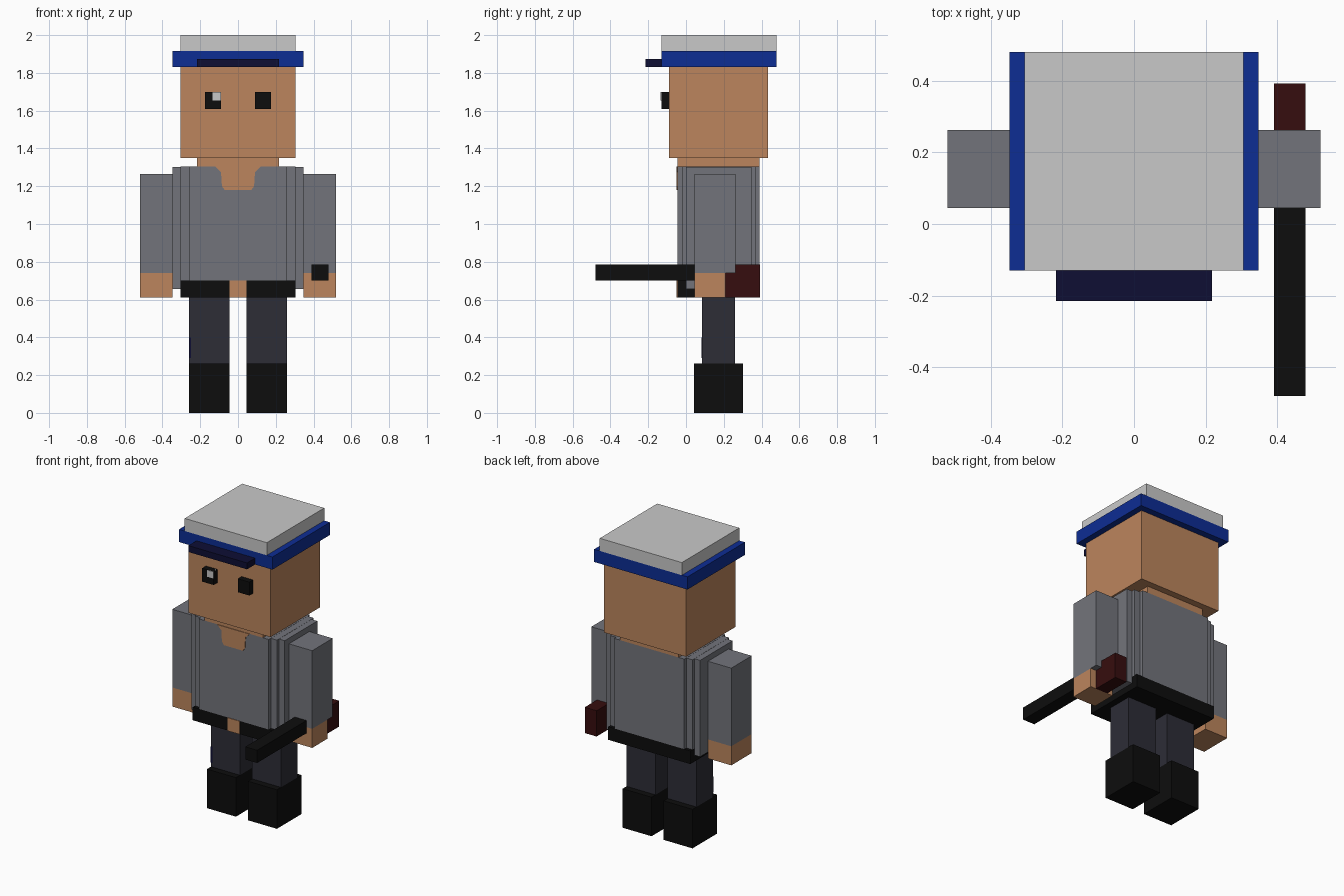
import bpy
import bmesh

cube = bpy.data.objects.get("Cube")
if cube:
    bpy.data.objects.remove(cube, do_unlink=True)


def material(name, r, g, b):
    mat = bpy.data.materials.new(name)
    mat.use_nodes = True
    mat.diffuse_color = (r, g, b, 1)
    mat.node_tree.nodes["Principled BSDF"].inputs["Base Color"].default_value = (r, g, b, 1)
    return mat


skin = material("skin", 0.503, 0.235, 0.109)
shirt = material("grey_shirt", 0.171, 0.175, 0.198)
blue = material("blue_band", 0.004, 0.026, 0.296)
navy = material("navy", 0.0044, 0.0044, 0.034)
trousers = material("dark_trousers", 0.026, 0.026, 0.037)
black = material("black", 0.004, 0.004, 0.004)
white = material("pale_grey", 0.584, 0.584, 0.584)
wood = material("dark_red", 0.037, 0.004, 0.0044)


def finish(name, bm, mat):
    bmesh.ops.recalc_face_normals(bm, faces=bm.faces)
    mesh = bpy.data.meshes.new(name)
    bm.to_mesh(mesh)
    bm.free()
    mesh.materials.append(mat)
    obj = bpy.data.objects.new(name, mesh)
    bpy.context.collection.objects.link(obj)
    return obj


def box(name, mat, x, y, z):
    """Box spanning the given (low, high) ranges."""
    bm = bmesh.new()
    bmesh.ops.create_cube(bm, size=1)
    for v in bm.verts:
        v.co = [r[0] if c < 0 else r[1] for c, r in zip(v.co, (x, y, z))]
    return finish(name, bm, mat)


def centred(name, mat, half, y, z):
    return box(name, mat, (-half, half), y, z)


# Cap
centred("cap_crown", white, 0.305, (-0.13, 0.48), (1.915, 2.0))
centred("cap_band", blue, 0.347, (-0.13, 0.48), (1.83, 1.915))
centred("cap_visor", navy, 0.218, (-0.215, -0.13), (1.83, 1.873))

# Head and neck
centred("head", skin, 0.305, (-0.09, 0.435), (1.35, 1.83))
centred("neck", skin, 0.218, (-0.045, 0.39), (1.305, 1.35))

# Torso with stepped sides
centred("torso", shirt, 0.26, (-0.045, 0.39), (0.7, 1.305))
centred("torso_inner_step", shirt, 0.305, (-0.022, 0.368), (0.7, 1.304))
centred("torso_outer_step", shirt, 0.347, (0.0, 0.346), (0.655, 1.303))

# Open collar plate
bm = bmesh.new()
half = [(0.12, 1.305), (0.09, 1.275), (0.085, 1.2), (0.07, 1.18)]
outline = half + [(-x, z) for x, z in reversed(half)]
face = bm.faces.new([bm.verts.new((x, -0.049, z)) for x, z in outline])
side = bmesh.ops.extrude_face_region(bm, geom=[face])
for v in side["geom"]:
    if isinstance(v, bmesh.types.BMVert):
        v.co.y += 0.006
finish("open_collar", bm, skin)

# Belt and buckle
centred("belt", black, 0.305, (-0.045, 0.39), (0.612, 0.7))
centred("buckle", skin, 0.045, (-0.049, -0.043), (0.612, 0.7))

# Paired parts
for label, s in (("left", 1), ("right", -1)):
    def pair(name, mat, x0, x1, y, z):
        return box(label + "_" + name, mat, sorted((s * x0, s * x1)), y, z)

    pair("eye", black, 0.09, 0.175, (-0.13, -0.09), (1.61, 1.7))
    pair("sleeve", shirt, 0.347, 0.52, (0.045, 0.262), (0.74, 1.265))
    hand_back = 0.21 if s > 0 else 0.262
    pair("hand", skin, 0.347, 0.52, (0.045, hand_back), (0.612, 0.74))
    pair("trouser_leg", trousers, 0.045, 0.26, (0.085, 0.26), (0.262, 0.612))
    pair("boot", black, 0.045, 0.26, (0.042, 0.302), (0.0, 0.262))

# Eye glint and leg patch
box("eye_glint", white, (-0.135, -0.09), (-0.134, -0.1), (1.655, 1.7))
box("leg_patch", navy, (-0.26, -0.248), (0.082, 0.088), (0.29, 0.4))

# Held rifle
box("rifle_barrel", black, (0.39, 0.478), (-0.48, 0.21), (0.7, 0.785))
box("rifle_stock", wood, (0.39, 0.478), (0.21, 0.392), (0.612, 0.785))
